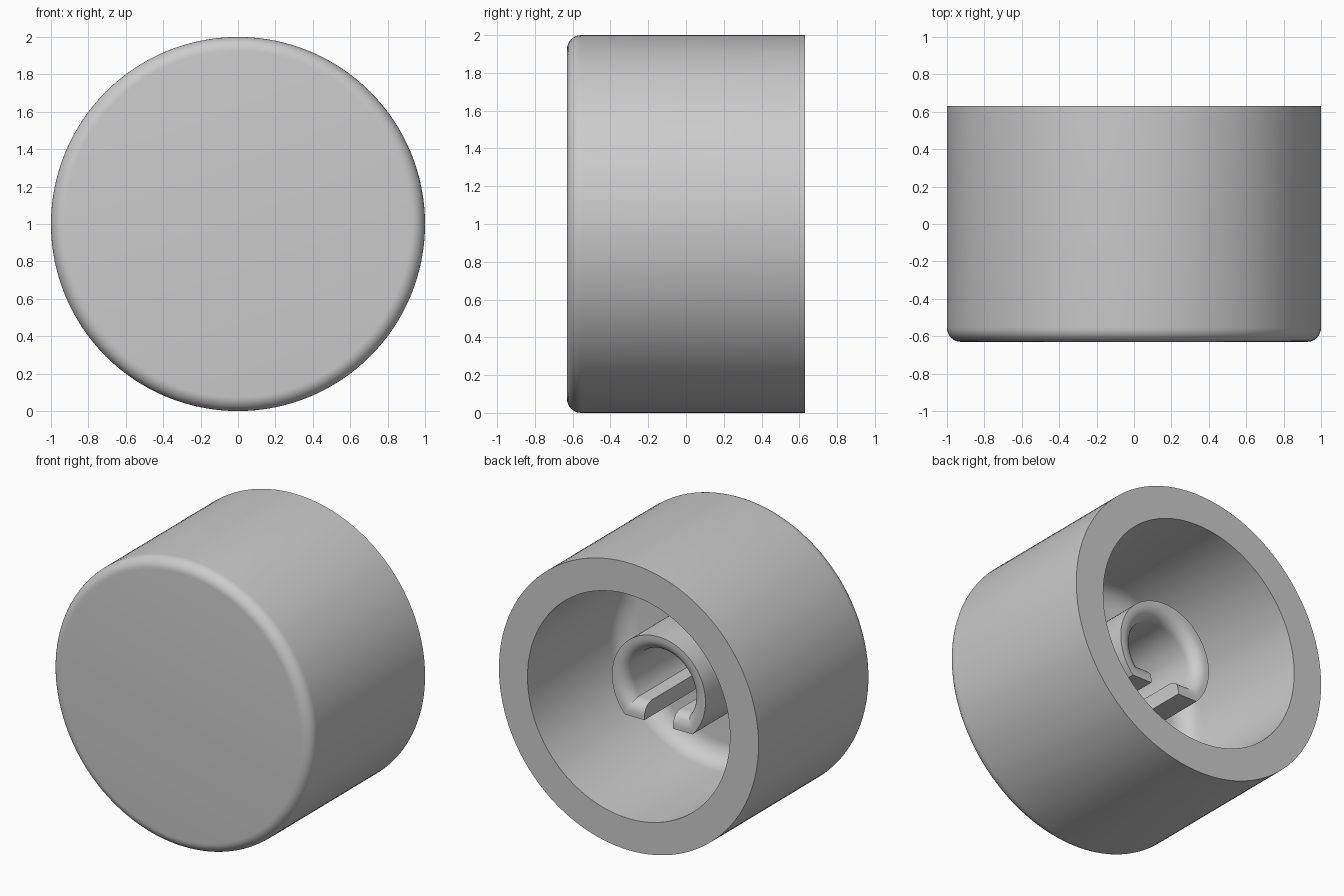
import bpy, bmesh, math

cube = bpy.data.objects.get("Cube")
if cube:
    bpy.data.objects.remove(cube)

grey = bpy.data.materials.new("plain grey")
grey.use_nodes = True
colour = (0.6, 0.6, 0.6, 1)
grey.diffuse_color = colour
grey.node_tree.nodes["Principled BSDF"].inputs["Base Color"].default_value = colour

DEPTH = 0.63       # half depth of the knob
FLOOR = -0.41      # cavity floor
CENTRE_Z = 1.0


def arc(cx, cy, r, start, end, steps=8):
    angles = [math.radians(start + (end - start) * i / steps) for i in range(steps + 1)]
    return [(cx + r * math.cos(a), cy + r * math.sin(a)) for a in angles]


def finish(name, bm):
    bmesh.ops.recalc_face_normals(bm, faces=bm.faces)
    mesh = bpy.data.meshes.new(name)
    bm.to_mesh(mesh)
    bm.free()
    obj = bpy.data.objects.new(name, mesh)
    obj.location.z = CENTRE_Z
    bpy.context.collection.objects.link(obj)
    mesh.materials.append(grey)
    bpy.ops.object.select_all(action="DESELECT")
    obj.select_set(True)
    bpy.context.view_layer.objects.active = obj
    bpy.ops.object.shade_smooth_by_angle(angle=math.radians(30))
    return obj


def loft(bm, loops, closed):
    for a, b in zip(loops, loops[1:]):
        n = len(a)
        for i in range(n if closed else n - 1):
            j = (i + 1) % n
            bm.faces.new((a[i], a[j], b[j], b[i]))


# Cup: rounded front edge, open back, filleted cavity; (radius, y) profile
wall, edge, fillet = 0.78, 0.075, 0.14
profile = arc(1 - edge, -DEPTH + edge, edge, -90, 0)
profile += [(1, DEPTH), (wall, DEPTH)]
profile += arc(wall - fillet, FLOOR + fillet, fillet, 0, -90)
bm = bmesh.new()
SIDES = 128
loops = []
for r, y in profile:
    turn = [2 * math.pi * i / SIDES for i in range(SIDES)]
    loops.append([bm.verts.new((r * math.cos(a), y, r * math.sin(a))) for a in turn])
loft(bm, loops, True)
bm.faces.new(loops[0])
bm.faces.new(loops[-1])
finish("knob_cup", bm)

# Shaft socket: D-shaped tube, slotted through its flat, rounded lead-in
hole, flat, thick, slot, lead = 0.25, 0.14, 0.11, 0.11, 0.085
END = 0.30


def d_outline(offset, y):
    r, f = hole + offset, flat + offset
    start = -math.asin(f / r)
    sweep = math.pi - 2 * start
    pts = [(slot, -f)]
    for i in range(65):
        a = start + sweep * i / 64
        pts.append((r * math.cos(a), r * math.sin(a)))
    pts.append((-slot, -f))
    return [(x, y, z) for x, z in pts]


section = [(thick, FLOOR - 0.02), (thick, END)]
section += arc(lead, END - lead, lead, 90, 180)
section.append((0, FLOOR - 0.02))
bm = bmesh.new()
loops = [[bm.verts.new(p) for p in d_outline(o, y)] for o, y in section]
loft(bm, loops + [loops[0]], False)
for side in (0, -1):
    bm.faces.new([loop[side] for loop in loops])
finish("shaft_socket", bm)
